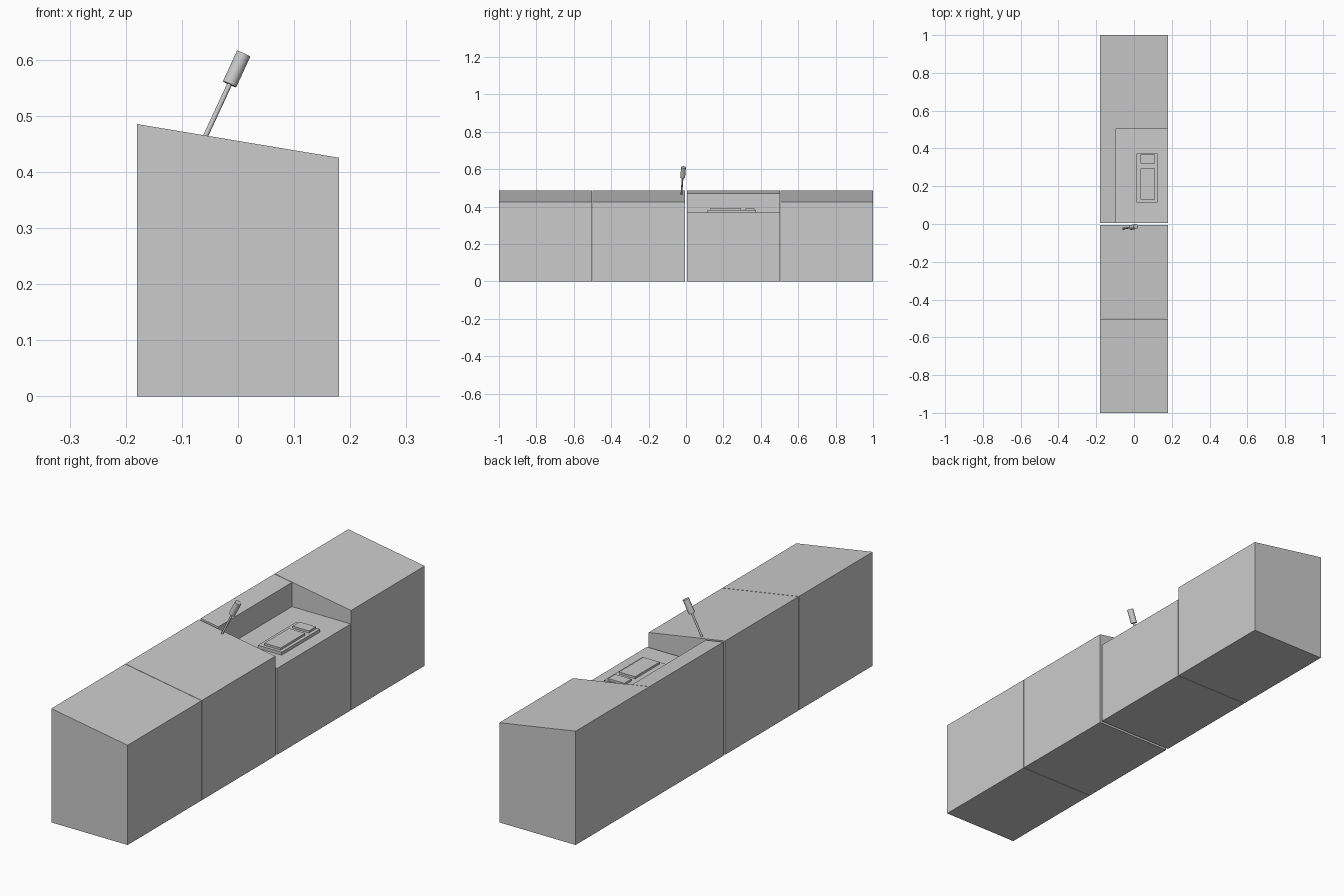
import bpy, bmesh
from mathutils import Vector

if "Cube" in bpy.data.objects:
    bpy.data.objects.remove(bpy.data.objects["Cube"])


def add_object(name, bm):
    bmesh.ops.recalc_face_normals(bm, faces=bm.faces)
    mesh = bpy.data.meshes.new(name)
    bm.to_mesh(mesh)
    bm.free()
    obj = bpy.data.objects.new(name, mesh)
    bpy.context.collection.objects.link(obj)
    return obj


def extrude_y(name, profile, y0, y1):
    """Extrude an (x, z) profile from y0 to y1."""
    bm = bmesh.new()
    face = bm.faces.new([bm.verts.new((x, y0, z)) for x, z in profile])
    new = bmesh.ops.extrude_face_region(bm, geom=[face])["geom"]
    verts = [v for v in new if isinstance(v, bmesh.types.BMVert)]
    bmesh.ops.translate(bm, verts=verts, vec=(0, y1 - y0, 0))
    return add_object(name, bm)


def box(name, x0, x1, y0, y1, z0, z1):
    return extrude_y(name, [(x0, z0), (x1, z0), (x1, z1), (x0, z1)], y0, y1)


def rod(name, a, b, radius, sides):
    """Cylinder between two points."""
    a, b = Vector(a), Vector(b)
    bm = bmesh.new()
    bmesh.ops.create_cone(bm, cap_ends=True, segments=sides, radius1=radius,
                          radius2=radius, depth=(b - a).length)
    obj = add_object(name, bm)
    obj.matrix_world = (b - a).to_track_quat('Z', 'Y').to_matrix().to_4x4()
    obj.location = (a + b) / 2
    for p in obj.data.polygons:
        p.use_smooth = len(p.vertices) == 4
    return obj


# Sloped-top console sections
W, HIGH, LOW = 0.18, 0.485, 0.425
FLOOR, WALL = 0.368, -0.097
wall_top = HIGH + (LOW - HIGH) * (WALL + W) / (2 * W)
full = [(-W, 0), (W, 0), (W, LOW), (-W, HIGH)]
notched = [(-W, 0), (W, 0), (W, FLOOR), (WALL, FLOOR), (WALL, wall_top), (-W, HIGH)]
extrude_y("console_front", full, -1.0, -0.503)
extrude_y("console_middle", full, -0.501, -0.006)
extrude_y("console_recessed", notched, 0.006, 0.502)
extrude_y("console_rear", full, 0.504, 1.0)

# Control panel lying in the recess
box("control_panel", 0.013, 0.125, 0.115, 0.373, FLOOR - 0.003, 0.381)
box("small_pad", 0.034, 0.111, 0.319, 0.367, 0.379, 0.39)
box("large_pad", 0.034, 0.111, 0.129, 0.294, 0.379, 0.39)

# Tilted microphone
base, neck, tip = (-0.0605, -0.025, 0.458), (-0.015, -0.018, 0.556), (0.010, -0.013, 0.6105)
rod("microphone_stem", base, neck, 0.0045, 16)
rod("microphone_head", neck, tip, 0.013, 32)
